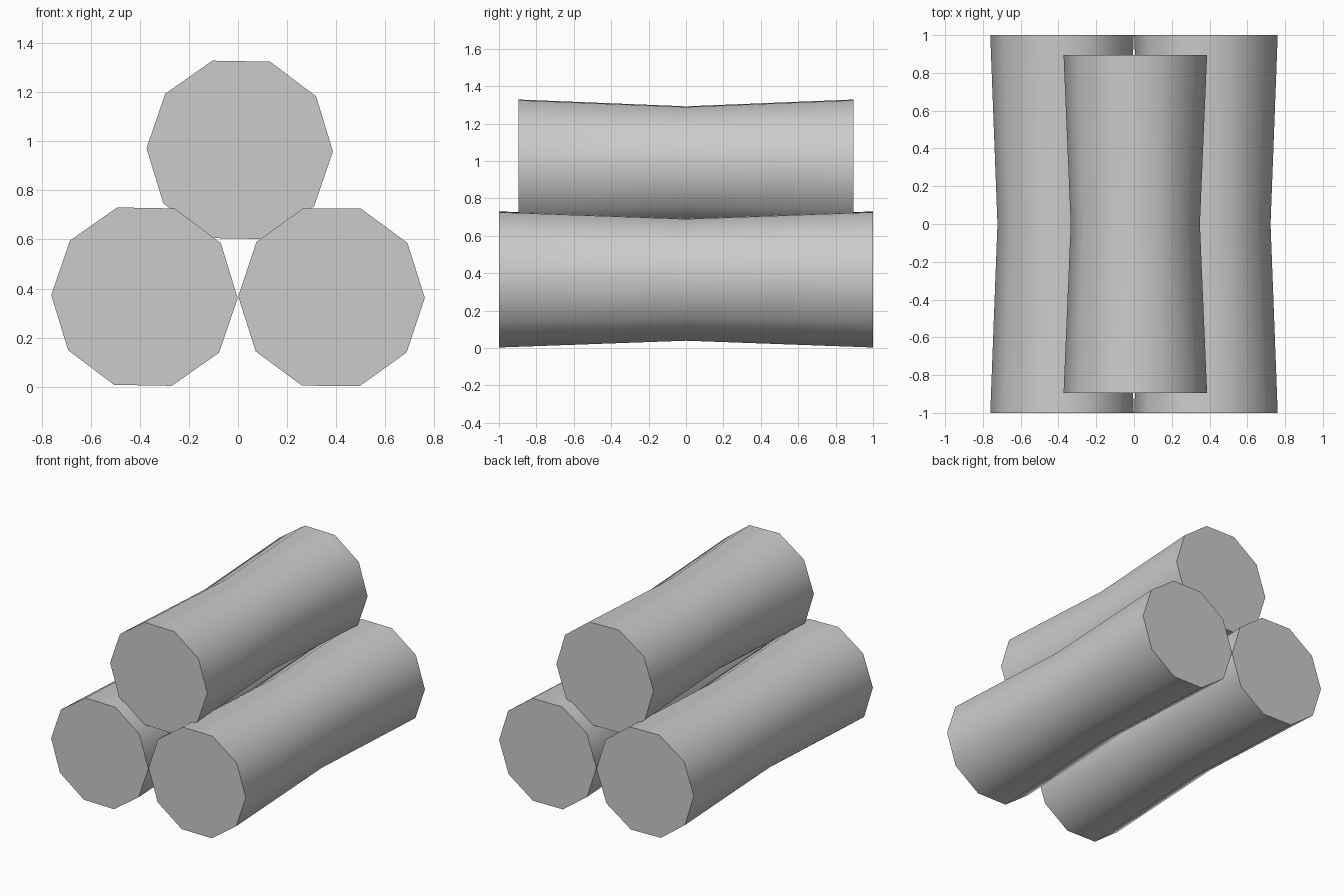
import bpy, bmesh, math
from mathutils import Matrix

cube = bpy.data.objects.get("Cube")
if cube:
    bpy.data.objects.remove(cube, do_unlink=True)

grey = bpy.data.materials.new("plain grey")
grey.use_nodes = True
colour = (0.6, 0.6, 0.6, 1)
grey.diffuse_color = colour
grey.node_tree.nodes["Principled BSDF"].inputs["Base Color"].default_value = colour

SIDES, END_RADIUS, WAIST_RADIUS = 10, 0.38, 0.342


def add_log(name, x, z, half_length, tilt):
    """Ten-sided log along y, narrowing to a waist in the middle."""
    bm = bmesh.new()
    rings = []
    for y, r in ((-half_length, END_RADIUS), (0, WAIST_RADIUS), (half_length, END_RADIUS)):
        ring = bmesh.ops.create_circle(bm, segments=SIDES, radius=r)["verts"]
        turn = Matrix.Rotation(math.radians(90), 4, "X") @ Matrix.Rotation(math.radians(tilt + 90), 4, "Z")
        bmesh.ops.transform(bm, matrix=Matrix.Translation((0, y, 0)) @ turn, verts=ring)
        rings.append(ring)
    # Side walls and flat ends
    for a, b in zip(rings, rings[1:]):
        for i in range(SIDES):
            j = (i + 1) % SIDES
            bm.faces.new((a[i], a[j], b[j], b[i]))
    bm.faces.new(rings[0])
    bm.faces.new(rings[-1])
    bmesh.ops.recalc_face_normals(bm, faces=bm.faces)
    mesh = bpy.data.meshes.new(name)
    bm.to_mesh(mesh)
    bm.free()
    mesh.materials.append(grey)
    log = bpy.data.objects.new(name, mesh)
    log.location = (x, 0, z)
    bpy.context.collection.objects.link(log)

    # Smooth sides, sharp end rims
    bpy.ops.object.select_all(action="DESELECT")
    log.select_set(True)
    bpy.context.view_layer.objects.active = log
    bpy.ops.object.shade_smooth_by_angle(angle=math.radians(50))


# Two logs side by side and a shorter one resting on top
add_log("right_log", -0.381, 0.367, 1.0, -1)
add_log("left_log", 0.381, 0.365, 1.0, -0.4)
add_log("top_log", 0.007, 0.965, 0.895, -1)
